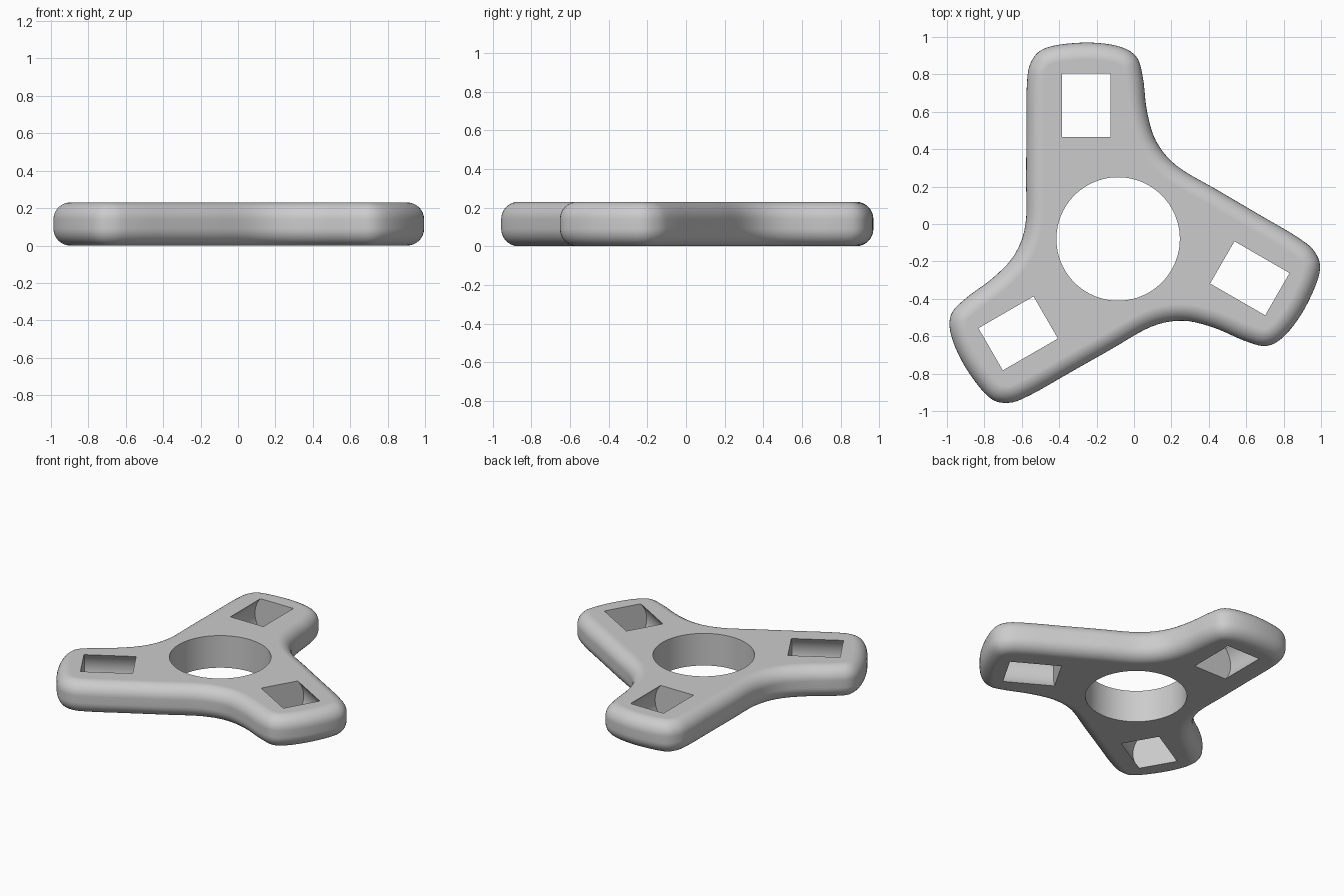
import bpy, bmesh, math
from mathutils import Vector, Matrix

if "Cube" in bpy.data.objects:
    bpy.data.objects.remove(bpy.data.objects["Cube"], do_unlink=True)

HEIGHT, ROUND = 0.23, 0.09
HUB = Vector((-0.085, -0.08, 0))

grey = bpy.data.materials.new("plain_grey")
grey.use_nodes = True
colour = (0.6, 0.6, 0.6, 1)
grey.diffuse_color = colour
grey.node_tree.nodes["Principled BSDF"].inputs["Base Color"].default_value = colour


def turn(i):
    return Matrix.Rotation(math.radians(-120 * i), 3, 'Z')


def smooth_loop(points, steps=5):
    """Closed Catmull-Rom curve through the points."""
    out, n = [], len(points)
    for i in range(n):
        a, b, c, d = (points[(i + k) % n] for k in (-1, 0, 1, 2))
        for s in range(steps):
            t = s / steps
            out.append(0.5 * (2 * b + (c - a) * t + (2 * a - 5 * b + 4 * c - d) * t ** 2
                              + (3 * b - a - 3 * c + d) * t ** 3))
    return out


# One arm's edge, clockwise; the other two arms are turned copies
arm = [(-0.58, 0.0), (-0.577, 0.25), (-0.575, 0.5), (-0.573, 0.74), (-0.551, 0.865),
       (-0.47, 0.942), (-0.27, 0.97), (-0.09, 0.952), (0.012, 0.895), (0.048, 0.78),
       (0.07, 0.6), (0.12, 0.44)]
points = [turn(i) @ (Vector((x, y, 0)) - HUB) for i in range(3) for x, y in arm]
outline = smooth_loop(points)
count = len(outline)
inward = []
for i in range(count):
    tangent = (outline[(i + 1) % count] - outline[i - 1]).normalized()
    inward.append(Vector((tangent.y, -tangent.x, 0)))

# Body: stacked rings with a rounded rim
quarter = [k * math.pi / 16 for k in range(9)]
profile = [(ROUND * (1 - math.sin(a)), ROUND * (1 - math.cos(a))) for a in quarter]
profile += [(inset, HEIGHT - z) for inset, z in reversed(profile)]
bm = bmesh.new()
rings = [[bm.verts.new(p + n * inset + Vector((0, 0, z))) for p, n in zip(outline, inward)]
         for inset, z in profile]
for low, high in zip(rings, rings[1:]):
    for i in range(count):
        j = (i + 1) % count
        bm.faces.new((low[i], low[j], high[j], high[i]))
bm.faces.new(rings[0])
bm.faces.new(rings[-1])
bmesh.ops.recalc_face_normals(bm, faces=bm.faces)
mesh = bpy.data.meshes.new("spinner_body")
bm.to_mesh(mesh)
bm.free()
body = bpy.data.objects.new("spinner_body", mesh)
body.location = HUB
bpy.context.collection.objects.link(body)
mesh.materials.append(grey)


def cut(name, radius, depth, location, rotation, sides):
    bpy.ops.mesh.primitive_cylinder_add(vertices=sides, radius=radius, depth=depth,
                                        location=location, rotation=rotation)
    cutter = bpy.context.object
    cutter.name = name
    cutter.hide_render = True
    cutter.data.materials.append(grey)
    bpy.ops.object.select_all(action='DESELECT')
    body.select_set(True)
    bpy.context.view_layer.objects.active = body
    mod = body.modifiers.new(name, 'BOOLEAN')
    mod.operation, mod.solver, mod.object = 'DIFFERENCE', 'EXACT', cutter
    bpy.ops.object.modifier_apply(modifier=mod.name)
    bpy.data.objects.remove(cutter, do_unlink=True)


# Centre hole, then a barrel-shaped pocket lying along each arm
middle = Vector((0, 0, HEIGHT / 2))
cut("centre_hole", 0.33, 1, HUB + middle, (0, 0, 0), 96)
for i in range(3):
    spot = HUB + middle + turn(i) @ Vector((-0.17, 0.715, 0))
    cut("arm_pocket", 0.174, 0.34, spot, (math.pi / 2, 0, math.radians(-120 * i)), 64)

bpy.ops.object.shade_smooth_by_angle(angle=math.radians(30))
weighted = body.modifiers.new("even_shading", 'WEIGHTED_NORMAL')
weighted.keep_sharp = True
